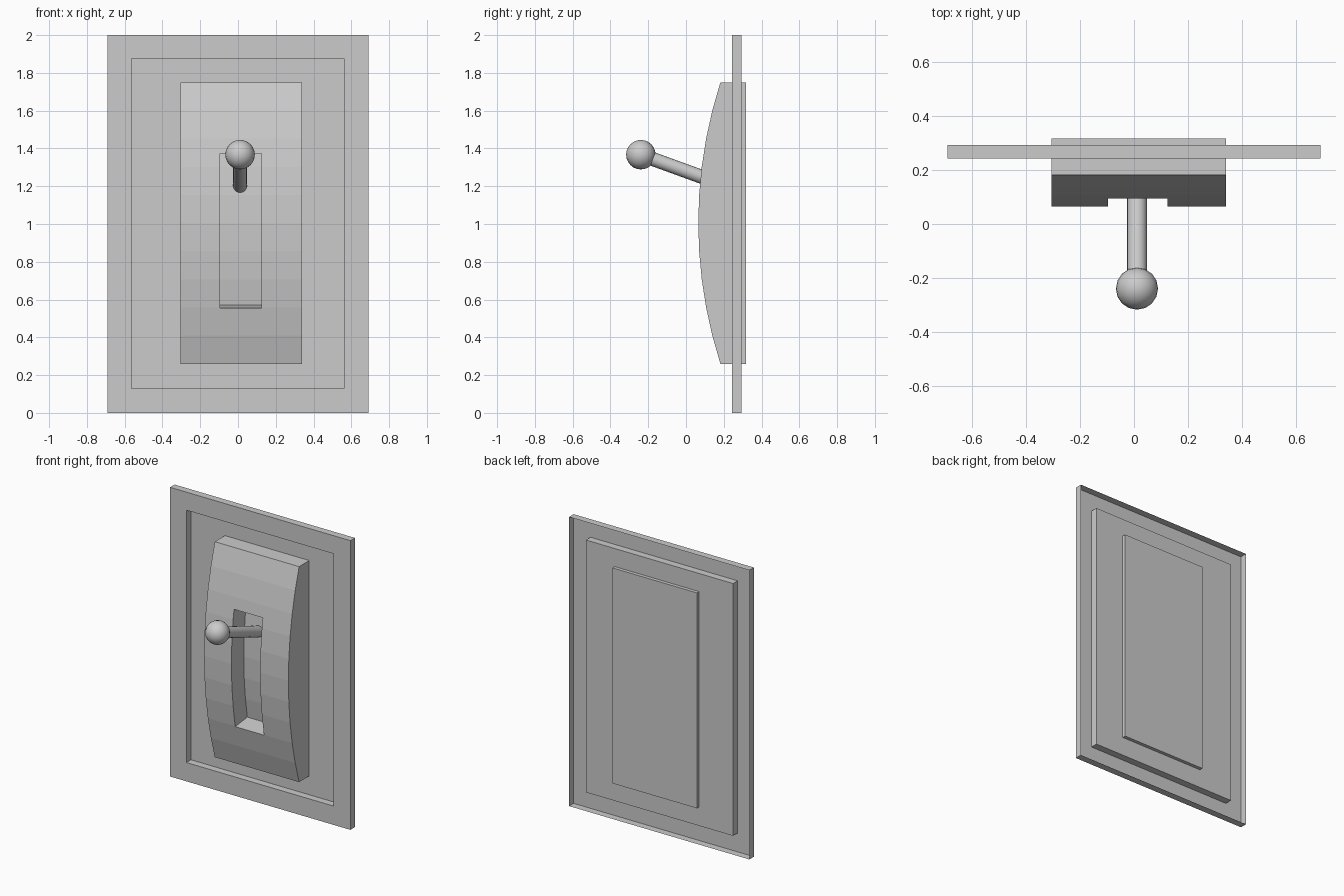
import bpy, bmesh, math
from mathutils import Vector

if "Cube" in bpy.data.objects:
    bpy.data.objects.remove(bpy.data.objects["Cube"])

FRONT, BACK = 0.243, 0.293      # wall plate depth range
Z0, Z1 = 0.26, 1.75             # housing height range
ZC, HALF = (Z0 + Z1) / 2, (Z1 - Z0) / 2
APEX, SAG = 0.065, 0.117
R = (HALF ** 2 + SAG ** 2) / (2 * SAG)


def finish(bm, name):
    bmesh.ops.recalc_face_normals(bm, faces=bm.faces)
    me = bpy.data.meshes.new(name)
    bm.to_mesh(me)
    bm.free()
    ob = bpy.data.objects.new(name, me)
    bpy.context.collection.objects.link(ob)
    return ob


def bow(z):
    """Front surface of the bowed housing."""
    return APEX + R - math.sqrt(R * R - (z - ZC) ** 2)


def prism(name, profile, x0, x1):
    """Extrude a (y, z) profile along x."""
    bm = bmesh.new()
    face = bm.faces.new([bm.verts.new((x0, y, z)) for y, z in profile])
    ext = bmesh.ops.extrude_face_region(bm, geom=[face])
    moved = [v for v in ext["geom"] if isinstance(v, bmesh.types.BMVert)]
    bmesh.ops.translate(bm, verts=moved, vec=(x1 - x0, 0, 0))
    return finish(bm, name)


# Pressed sheet wall plate: open-backed rim, recessed centre panel
bm = bmesh.new()


def ring(x0, x1, z0, z1, y):
    return [bm.verts.new((x, y, z)) for x, z in ((x0, z0), (x1, z0), (x1, z1), (x0, z1))]


outer = (-0.69, 0.69, 0, 2)
inner = (-0.565, 0.56, 0.13, 1.875)
rings = [ring(*outer, BACK), ring(*outer, FRONT), ring(*inner, FRONT), ring(*inner, BACK)]
for a, b in zip(rings, rings[1:]):
    for i in range(4):
        j = (i + 1) % 4
        bm.faces.new((a[i], a[j], b[j], b[i]))
bm.faces.new(rings[-1])
finish(bm, "wall_plate")

# Bowed housing passing through the plate
N = 10
levels = [Z0 + (Z1 - Z0) * i / N for i in range(N + 1)]
housing = prism("lever_housing",
                [(bow(z), z) for z in levels] + [(0.317, Z1), (0.317, Z0)],
                -0.305, 0.34)

# Slot with a floor parallel to the bowed front
slot_levels = [0.571] + [z for z in levels if 0.6 < z < 1.34] + [1.372]
slot = prism("slot_cutter",
             [(bow(z) + 0.135, z) for z in slot_levels]
             + [(0.0, 1.372), (0.0, 0.543)],
             -0.096, 0.124)
slot.hide_render = True
slot.hide_set(True)
cut = housing.modifiers.new("slot", 'BOOLEAN')
cut.object = slot
cut.operation = 'DIFFERENCE'
cut.solver = 'EXACT'

# Lever rod and ball knob
knob_at = Vector((0.011, -0.239, 1.367))
direction = Vector((0, math.cos(math.radians(20)), -math.sin(math.radians(20))))
length = 0.49
bpy.ops.mesh.primitive_cylinder_add(vertices=16, radius=0.037, depth=length,
                                    location=knob_at + direction * length / 2)
rod = bpy.context.object
rod.name = "lever_rod"
rod.rotation_euler = direction.to_track_quat('Z', 'Y').to_euler()
bpy.ops.object.shade_smooth_by_angle()

bpy.ops.mesh.primitive_uv_sphere_add(segments=16, ring_count=12, radius=0.078,
                                     location=knob_at)
bpy.context.object.name = "lever_knob"
bpy.ops.object.shade_smooth_by_angle()
